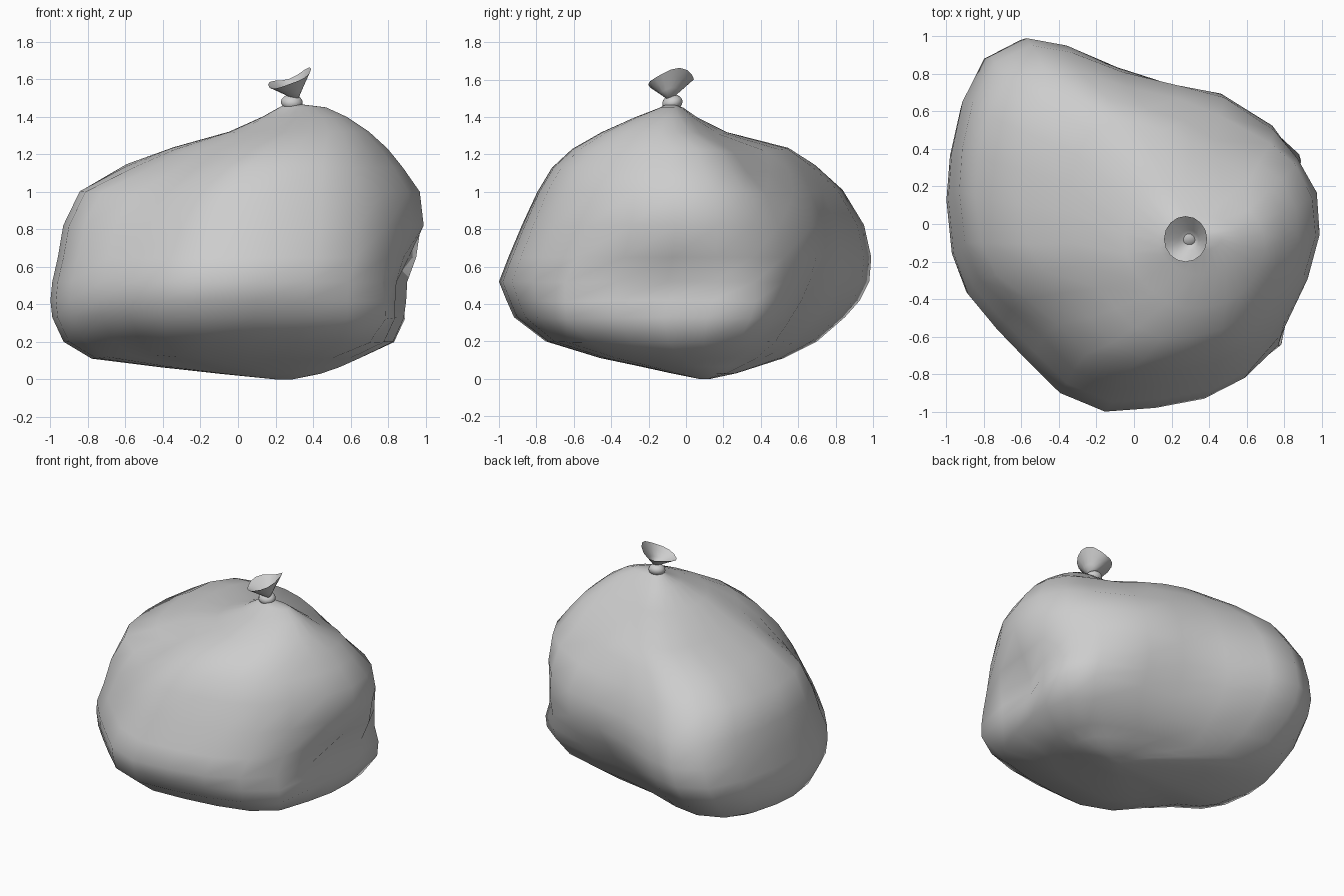
import bpy
import bmesh
from math import cos, sin, pi, exp, hypot
from mathutils import Vector

default_cube = bpy.data.objects.get("Cube")
if default_cube:
    bpy.data.objects.remove(default_cube, do_unlink=True)

# One plain grey for the whole sack
grey = bpy.data.materials.new("plain_grey")
grey.use_nodes = True
grey.diffuse_color = (0.61, 0.61, 0.61, 1)
shader = next(n for n in grey.node_tree.nodes if n.type == "BSDF_PRINCIPLED")
shader.inputs["Base Color"].default_value = grey.diffuse_color


def loft(name, rings, cap_start=False, cap_end=False):
    """Skin a stack of closed rings into one smooth object."""
    bm = bmesh.new()
    loops = [[bm.verts.new(p) for p in ring] for ring in rings]
    count = len(loops[0])
    for low, high in zip(loops, loops[1:]):
        for i in range(count):
            j = (i + 1) % count
            bm.faces.new((low[i], low[j], high[j], high[i]))
    if cap_start:
        bm.faces.new(list(reversed(loops[0])))
    if cap_end:
        bm.faces.new(loops[-1])
    for face in bm.faces:
        face.smooth = True
    mesh = bpy.data.meshes.new(name)
    bm.to_mesh(mesh)
    bm.free()
    mesh.materials.append(grey)
    obj = bpy.data.objects.new(name, mesh)
    bpy.context.collection.objects.link(obj)
    return obj


# Plan outline of the sack, counter-clockwise
outline = [
    (1, -.1), (.98, .15), (.9, .38), (.77, .54), (.47, .71), (.2, .78),
    (-.1, .85), (-.38, .96), (-.6, 1), (-.8, .9), (-.92, .67), (-.98, .4),
    (-1, .15), (-.97, -.15), (-.89, -.37), (-.73, -.56), (-.56, -.73),
    (-.38, -.9), (-.13, -1), (.15, -.98), (.42, -.93), (.63, -.81),
    (.79, -.62), (.93, -.36),
]

# Height, then the span in x and in y at that height
levels = [
    (0, .2, .29, .07, .13), (.03, -.1, .44, -.08, .27),
    (.065, -.42, .54, -.24, .38), (.11, -.78, .64, -.46, .52),
    (.2, -.93, .83, -.75, .7), (.33, -.99, .89, -.92, .85),
    (.42, -1, .91, -.96, .93), (.52, -.99, .93, -1, .98),
    (.65, -.96, .98, -.95, .99), (.82, -.93, 1, -.88, .95),
    (1, -.84, .97, -.8, .84), (1.13, -.59, .88, -.72, .7),
    (1.23, -.35, .8, -.61, .57), (1.32, -.05, .7, -.45, .24),
    (1.4, .13, .58, -.27, .07), (1.45, .22, .47, -.14, -.01),
    (1.465, .25, .35, -.11, -.05),
]

# Soft hollows and bulges in the cloth: centre, push, radius
dents = [
    (Vector((.95, -.14, .52)), Vector((-.12, .01, 0)), .2),
    (Vector((.2, .76, .4)), Vector((-.01, -.08, 0)), .27),
    (Vector((.55, .42, 1.15)), Vector((-.08, -.08, -.03)), .28),
    (Vector((.84, .42, .73)), Vector((-.04, -.04, 0)), .2),
    (Vector((.82, .36, .27)), Vector((.11, .05, -.01)), .22),
    (Vector((.72, -.62, .29)), Vector((.1, -.06, -.01)), .24),
    (Vector((-.5, .5, 1.08)), Vector((-.05, .03, .03)), .32),
    (Vector((-.45, -.5, 1.06)), Vector((.05, .06, -.03)), .3),
    (Vector((-.6, -.4, .15)), Vector((.02, .02, .03)), .25),
]


def sack_point(u, v, level):
    z, left, right, front, back = level
    # The outline grows rounder towards the neck
    blend = .4 * min(1, max(0, (z - .9) / .4))
    scale = 1 - blend + blend / hypot(u, v)
    u, v = u * scale, v * scale
    p = Vector((left + (u + 1) / 2 * (right - left),
                front + (v + 1) / 2 * (back - front), z))
    move = Vector()
    for centre, push, radius in dents:
        move += push * exp(-((p - centre).length / radius) ** 2)
    return p + move


loft("sack_body", [[sack_point(u, v, lv) for u, v in outline] for lv in levels],
     cap_start=True, cap_end=True)

# Tie around the neck
bpy.ops.mesh.primitive_uv_sphere_add(
    segments=16, ring_count=10, radius=1,
    location=(.287, -.073, 1.477), rotation=(.25, .05, 0))
tie = bpy.context.object
tie.name = "neck_tie"
tie.scale = (.058, .055, .042)
tie.data.materials.append(grey)
bpy.ops.object.shade_smooth()

# Open gathered cloth above the tie, with a tilted wavy rim
flare_rings = []
for t in (0, .35, .7, 1):
    ring = []
    for i in range(16):
        a = 2 * pi * i / 16
        rim = (.1 + .042 * cos(a) + .022 * sin(a) + .012 * cos(2 * a)
               + .008 * sin(3 * a))
        ring.append((.305 - .03 * t + (.018 + .097 * t) * cos(a),
                     -.09 + .01 * t + (.018 + .104 * t) * sin(a),
                     1.5 + rim * t))
    flare_rings.append(ring)
loft("gathered_top", flare_rings, cap_start=True)
